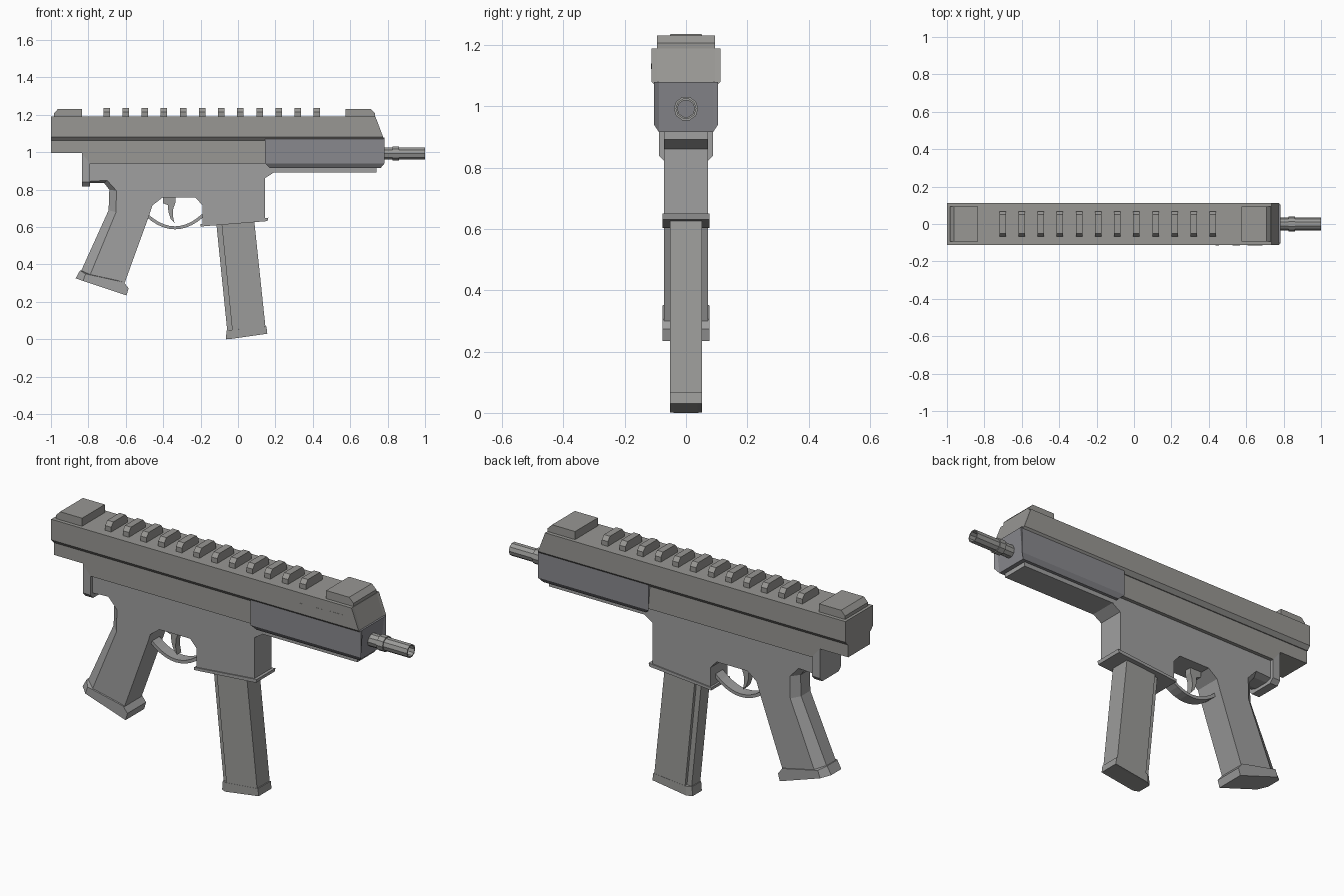
import bpy, bmesh, math


def paint(name, r, g, b):
    m = bpy.data.materials.new(name)
    m.diffuse_color = (r, g, b, 1)
    return m


# Dark greys
FRAME = paint("frame_grey", 0.35, 0.35, 0.35)
HOUSING = paint("housing_grey", 0.315, 0.31, 0.295)
GUARD = paint("handguard_grey", 0.25, 0.25, 0.27)
METAL = paint("metal_grey", 0.33, 0.33, 0.32)


def mesh_object(name, bm, mat):
    bmesh.ops.recalc_face_normals(bm, faces=bm.faces)
    me = bpy.data.meshes.new(name)
    bm.to_mesh(me)
    bm.free()
    me.materials.append(mat)
    ob = bpy.data.objects.new(name, me)
    bpy.context.collection.objects.link(ob)
    return ob


def slab(name, mat, *layers):
    """Side profiles (x, z) at half-widths, outermost first, mirrored over y."""
    rows = [(-y, p) for y, p in layers] + [(y, p) for y, p in reversed(layers)]
    bm = bmesh.new()
    rings = [[bm.verts.new((x, y, z)) for x, z in p] for y, p in rows]
    n = len(rings[0])
    for a, b in zip(rings, rings[1:]):
        for i in range(n):
            j = (i + 1) % n
            bm.faces.new((a[i], a[j], b[j], b[i]))
    bm.faces.new(rings[0])
    bm.faces.new(rings[-1])
    return mesh_object(name, bm, mat)


def rect(x0, x1, z0, z1):
    return [(x0, z0), (x1, z0), (x1, z1), (x0, z1)]


def lathe_x(name, mat, profile, zc, sides):
    """Closed (x, radius) profile turned about a line along x."""
    bm = bmesh.new()
    rings = []
    for k in range(sides):
        a = 2 * math.pi * k / sides
        rings.append([bm.verts.new((x, r * math.cos(a), zc + r * math.sin(a)))
                      for x, r in profile])
    n = len(profile)
    for k in range(sides):
        a, b = rings[k], rings[(k + 1) % sides]
        for i in range(n):
            j = (i + 1) % n
            bm.faces.new((a[i], a[j], b[j], b[i]))
    return mesh_object(name, bm, mat)


# Upper housing with sloped nose and chamfered lower edge
slab("upper_housing", HOUSING,
     (0.113, [(-1, 1.082), (0.776, 1.082), (0.735, 1.19), (-1, 1.19)]),
     (0.095, [(-1, 1.062), (0.78, 1.062), (0.735, 1.19), (-1, 1.19)]))

# Middle body below the housing
slab("middle_body", HOUSING,
     (0.09, [(-1, 0.995), (-0.835, 0.995), (-0.79, 0.94), (0.16, 0.94),
             (0.16, 1.075), (-1, 1.075)]))

# Front handguard and its underside plate
slab("handguard", GUARD,
     (0.104, rect(0.145, 0.783, 0.94, 1.08)),
     (0.088, [(0.17, 0.916), (0.763, 0.916), (0.783, 1.08), (0.145, 1.08)]))
slab("handguard_plate", FRAME, (0.072, rect(0.18, 0.74, 0.893, 0.93)))

# Lower frame: grip and magazine well in one piece, chamfered grip back
front_part = [(-0.612, 0.285), (-0.473, 0.668), (-0.457, 0.717), (-0.404, 0.757),
              (-0.227, 0.757), (-0.19, 0.717), (-0.19, 0.61), (0.145, 0.64),
              (0.145, 0.862), (0.2, 0.897), (0.2, 0.95), (-0.79, 0.95)]
slab("lower_frame", FRAME,
     (0.071, [(-0.79, 0.845), (-0.70, 0.85), (-0.65, 0.795), (-0.652, 0.68),
              (-0.805, 0.31)] + front_part),
     (0.038, [(-0.79, 0.835), (-0.715, 0.835), (-0.688, 0.80), (-0.692, 0.69),
              (-0.855, 0.33)] + front_part))

# Grip foot
slab("grip_foot", FRAME,
     (0.077, [(-0.815, 0.35), (-0.828, 0.312), (-0.596, 0.235), (-0.585, 0.273),
              (-0.61, 0.305)]),
     (0.042, [(-0.845, 0.368), (-0.868, 0.326), (-0.596, 0.235), (-0.585, 0.273),
              (-0.61, 0.305)]))

# Rear retaining block
slab("rear_block", FRAME,
     (0.088, rect(-0.835, -0.79, 0.84, 1.0)),
     (0.068, rect(-0.835, -0.79, 0.818, 1.0)))

# Magazine well lip
slab("magazine_well_lip", FRAME,
     (0.077, [(-0.2, 0.603), (0.158, 0.632), (0.162, 0.65), (-0.2, 0.617)]))

# Magazine with narrower rear rib and base
slab("magazine", METAL,
     (0.052, [(-0.09, 0.64), (-0.03, 0.04), (0.148, 0.055), (0.084, 0.66)]))
slab("magazine_rib", METAL,
     (0.036, [(-0.118, 0.64), (-0.057, 0.04), (0.0, 0.04), (-0.06, 0.64)]))
slab("magazine_base", METAL,
     (0.053, [(-0.035, 0.05), (-0.038, 0.002), (0.157, 0.03), (0.152, 0.068)]),
     (0.038, [(-0.061, 0.048), (-0.065, 0.0), (0.157, 0.03), (0.152, 0.068)]))

# Trigger guard bow
steps = 10
outer, inner = [], []
for i in range(steps + 1):
    t = -1 + 2 * i / steps
    x, z = -0.337 + 0.153 * t, 0.588 + 0.066 * t * t
    outer.append((x, z))
    inner.append((-0.337 + 0.145 * t, z + 0.016))
slab("trigger_guard", FRAME, (0.03, outer + inner[::-1]))

# Trigger
slab("trigger", METAL, (0.018, [
    (-0.40, 0.77), (-0.40, 0.727), (-0.375, 0.718), (-0.372, 0.68), (-0.36, 0.645),
    (-0.34, 0.622), (-0.348, 0.66), (-0.346, 0.70), (-0.335, 0.73), (-0.335, 0.77)]))

# Sight blocks
slab("rear_sight", HOUSING,
     (0.094, [(-0.985, 1.18), (-0.835, 1.18), (-0.835, 1.232), (-0.962, 1.232),
              (-0.985, 1.208)]))
slab("front_sight", HOUSING,
     (0.094, [(0.575, 1.18), (0.733, 1.18), (0.733, 1.207), (0.708, 1.232),
              (0.575, 1.232)]))

# Rail teeth along the top
for k in range(12):
    x = -0.72 + 0.1022 * k
    slab(f"rail_tooth_{k + 1}", HOUSING,
         (0.068, rect(x, x + 0.035, 1.18, 1.215)),
         (0.05, rect(x, x + 0.035, 1.18, 1.236)))

# Hollow barrel with collar
lathe_x("barrel", METAL,
        [(0.76, 0.034), (0.826, 0.034), (0.826, 0.04), (0.862, 0.04),
         (0.862, 0.034), (1.0, 0.034), (1.0, 0.028), (0.76, 0.028)], 0.993, 10)

# Small side slots, front side only
for k, (x0, x1, h) in enumerate([(0.607, 0.687, 0.018), (0.527, 0.567, 0.012),
                                 (0.435, 0.455, 0.008)]):
    c = (x1 - x0) * 0.2
    pts = [(x0 + c, 1.132 - h / 2), (x1 - c, 1.132 - h / 2), (x1, 1.132 + h / 2),
           (x0, 1.132 + h / 2)]
    ob = slab(f"side_slot_{k + 1}", HOUSING, (0.004, pts))
    ob.location.y = -0.11
